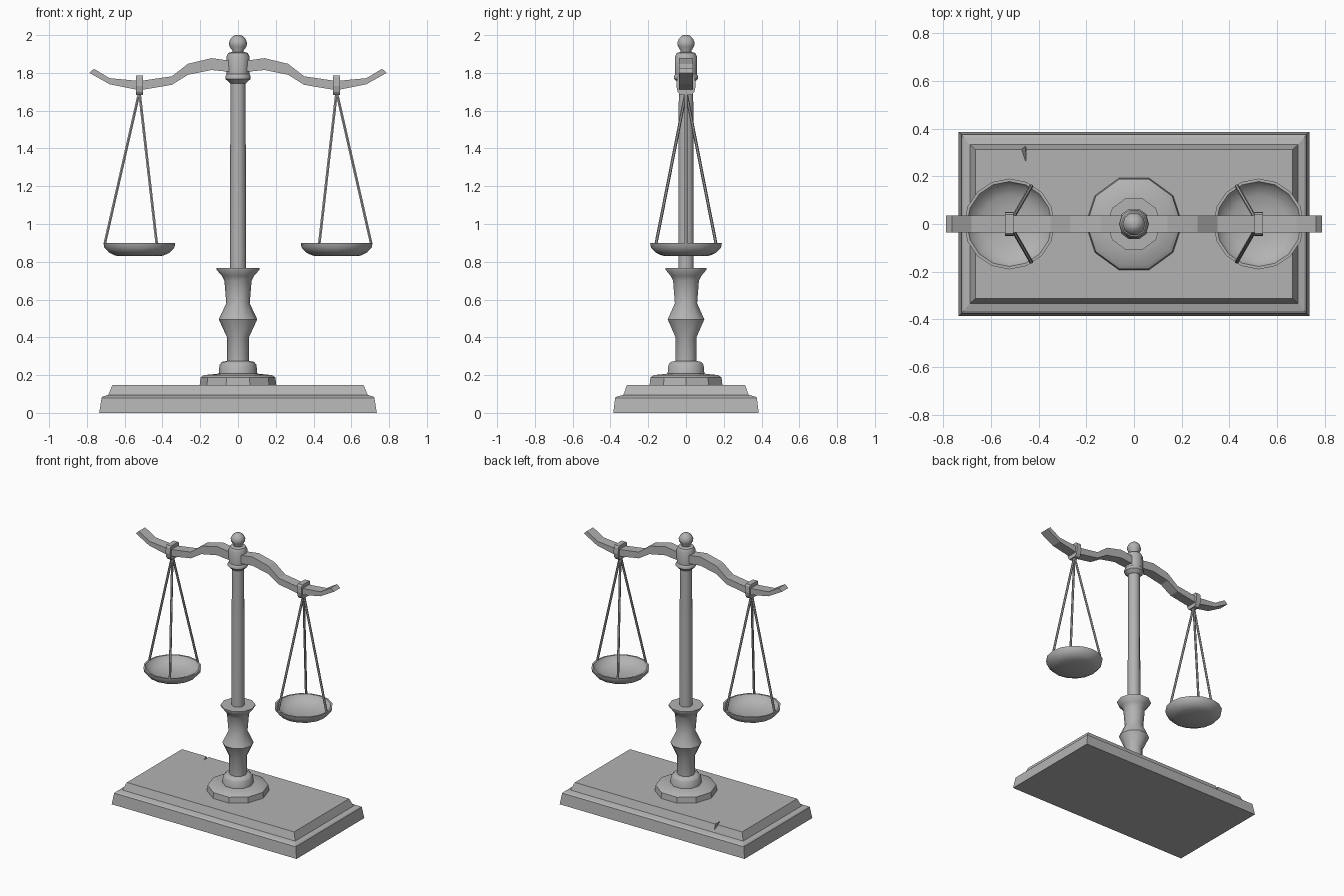
import bpy, bmesh, math
from mathutils import Vector

cube = bpy.data.objects.get("Cube")
if cube:
    bpy.data.objects.remove(cube, do_unlink=True)

# Single grey finish
GREY = (0.45, 0.45, 0.45, 1)
grey = bpy.data.materials.new("plain grey")
grey.diffuse_color = GREY
grey.use_nodes = True
grey.node_tree.nodes["Principled BSDF"].inputs["Base Color"].default_value = GREY


def make(name, bm, smooth=None):
    bmesh.ops.recalc_face_normals(bm, faces=bm.faces)
    mesh = bpy.data.meshes.new(name)
    bm.to_mesh(mesh)
    bm.free()
    mesh.materials.append(grey)
    obj = bpy.data.objects.new(name, mesh)
    bpy.context.collection.objects.link(obj)
    if smooth:
        bpy.ops.object.select_all(action='DESELECT')
        obj.select_set(True)
        bpy.context.view_layer.objects.active = obj
        bpy.ops.object.shade_smooth_by_angle(angle=math.radians(smooth))
    return obj


def loft(rings):
    """Skin a list of point rings and cap both ends."""
    bm = bmesh.new()
    loops = [[bm.verts.new(p) for p in ring] for ring in rings]
    for a, b in zip(loops, loops[1:]):
        n = len(a)
        for i in range(n):
            j = (i + 1) % n
            bm.faces.new((a[i], a[j], b[j], b[i]))
    bm.faces.new(loops[0])
    bm.faces.new(loops[-1])
    return bm


def lathe(name, profile, sides, x=0, smooth=40):
    rings = [[(x + r * math.cos(math.tau * i / sides),
               r * math.sin(math.tau * i / sides), z) for i in range(sides)]
             for r, z in profile]
    return make(name, loft(rings), smooth)


def rod(name, start, end, radius):
    start, end = Vector(start), Vector(end)
    turn = (end - start).to_track_quat('Z', 'Y')
    offsets = [turn @ Vector((radius * math.cos(math.tau * i / 6),
                              radius * math.sin(math.tau * i / 6), 0)) for i in range(6)]
    return make(name, loft([[p + o for o in offsets] for p in (start, end)]))


# Stepped rectangular plinth
steps = [(.735, .385, 0), (.722, .375, .08), (.715, .365, .087),
         (.687, .332, .095), (.665, .313, .148)]
plinth = make("plinth", loft([[(-x, -y, z), (x, -y, z), (x, y, z), (-x, y, z)]
                              for x, y, z in steps]))

# Small chip in the back edge of the plinth
chip = bmesh.new()
for p in [(-.495, .345, .17), (-.45, .345, .17), (-.45, .26, .17),
          (-.452, .26, .146), (-.455, .345, .1)]:
    chip.verts.new(p)
bmesh.ops.convex_hull(chip, input=chip.verts)
cutter = make("chip_cutter", chip)
cutter.hide_render = True
cut = plinth.modifiers.new("chip", 'BOOLEAN')
cut.object = cutter
cut.operation = 'DIFFERENCE'
cut.solver = 'EXACT'
bpy.context.view_layer.objects.active = plinth
bpy.ops.object.modifier_apply(modifier=cut.name)
bpy.data.objects.remove(cutter, do_unlink=True)

# Turned column
lathe("foot_disc", [(.203, .145), (.198, .188), (.18, .2), (.1, .208)], 10, smooth=30)
lathe("foot_collar", [(.103, .2), (.098, .255), (.085, .27), (.058, .275)], 10)
lathe("vase", [(.058, .26), (.058, .4), (.102, .495), (.062, .58),
               (.072, .7), (.085, .725), (.113, .757), (.113, .766), (.04, .766)], 10)
lathe("shaft", [(.043, .75), (.04, 1.77)], 10)
lathe("beam_collar", [(.042, 1.745), (.067, 1.768), (.067, 1.785), (.06, 1.793),
                      (.062, 1.885), (.052, 1.905), (.028, 1.912)], 10)
lathe("finial", [(.03, 1.9), (.03, 1.918), (.045, 1.94), (.048, 1.96),
                 (.04, 1.98), (.022, 1.997), (.01, 2)], 10)

# Curved beam: x, bottom z, top z for one half, mirrored to the other
half = [(.06, 1.807, 1.867), (.14, 1.815, 1.878), (.265, 1.79, 1.848),
        (.35, 1.737, 1.782), (.52, 1.708, 1.757), (.68, 1.74, 1.772),
        (.775, 1.8, 1.822)]
stations = [(-x, a, b) for x, a, b in reversed(half)] + half
W = .036
beam = []
for i, (x, low, high) in enumerate(stations):
    tip = .012 if i in (0, len(stations) - 1) else 0
    lean = math.copysign(tip, x)
    beam.append([(x + lean, -W, low), (x + lean, W, low),
                 (x - lean, W, high), (x - lean, -W, high)])
make("beam", loft(beam))

# Hanging pans, one per side
for side, label in ((1, "left"), (-1, "right")):
    cx = side * .522
    section = [(.03, 1.682), (.044, 1.7), (.051, 1.73), (.048, 1.775), (.04, 1.785)]
    outline = section + [(-y, z) for y, z in reversed(section)]
    make(label + "_hanger",
         loft([[(cx + dx, y, z) for y, z in outline] for dx in (-.018, .018)]))
    lathe(label + "_pan",
          [(.02, .83), (.125, .832), (.16, .848), (.186, .876), (.19, .9),
           (.178, .9), (.165, .878), (.12, .855), (.06, .844), (.02, .842)],
          16, x=cx)
    for k in range(3):
        a = math.tau * k / 3
        end = (cx + side * .183 * math.cos(a), .183 * math.sin(a), .897)
        rod(f"{label}_cord_{k + 1}", (cx, 0, 1.7), end, .008)
